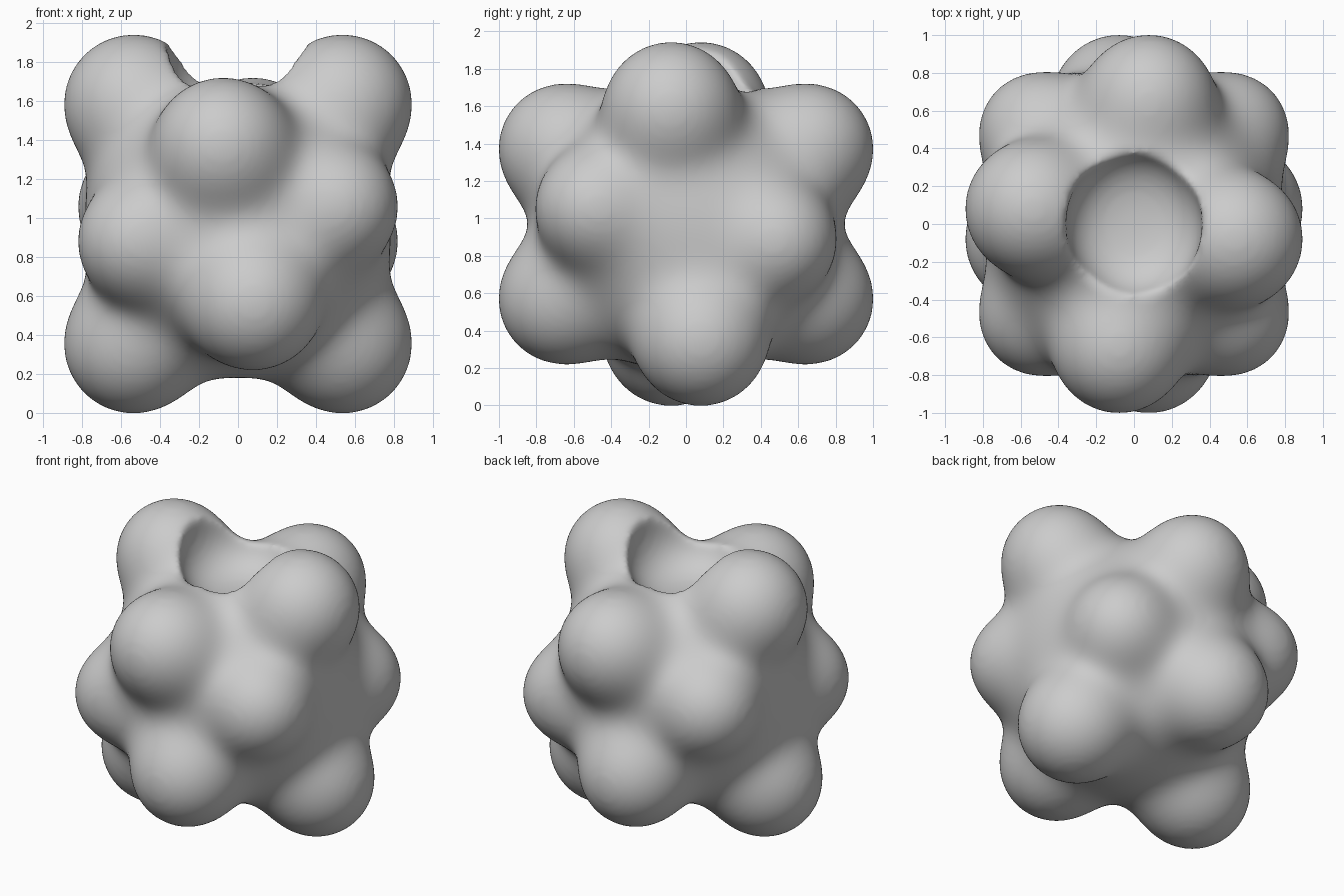
import bpy, bmesh, math
from mathutils import Vector

cube = bpy.data.objects.get("Cube")
if cube:
    bpy.data.objects.remove(cube, do_unlink=True)

MID = 0.97            # height of the body's centre
CORE = 0.775          # radius of the central ball
BLEND = 0.085         # softness of the creases between lobes

# One lobe of each kind; half turns about the three axes give four of each
SEEDS = [((0.54, -0.08, 0.62), 0.352),
         ((-0.08, -0.66, 0.405), 0.34),
         ((0.515, -0.495, 0.09), 0.295)]
TURNS = [(1, 1, 1), (-1, -1, 1), (1, -1, -1), (-1, 1, -1)]
LOBES = [(Vector(a * b for a, b in zip(c, t)), r) for c, r in SEEDS for t in TURNS]


def field(p):
    """Distance to the soft union of the core and the lobes."""
    total = math.exp((CORE - p.length) / BLEND)
    for c, r in LOBES:
        total += math.exp((r - (p - c).length) / BLEND)
    return -BLEND * math.log(total)


def make_object(name, bm):
    mesh = bpy.data.meshes.new(name)
    bm.to_mesh(mesh)
    bm.free()
    obj = bpy.data.objects.new(name, mesh)
    bpy.context.collection.objects.link(obj)
    return obj


# Lumpy body: a ball pulled out onto the soft union
bm = bmesh.new()
bmesh.ops.create_icosphere(bm, subdivisions=6, radius=1)
for v in bm.verts:
    ray = v.co.normalized()
    reach = 1.4
    for _ in range(40):
        d = field(ray * reach)
        reach -= d * 0.9
        if abs(d) < 0.0005:
            break
    v.co = ray * reach + Vector((0, 0, MID))
body = make_object("lumpy_body", bm)

# Hollow in the top: a flat-bottomed, rounded bowl
bm = bmesh.new()
bmesh.ops.create_icosphere(bm, subdivisions=5, radius=1)
for v in bm.verts:
    side = math.hypot(v.co.x, v.co.y)
    p = v.co * (side ** 2.6 + abs(v.co.z) ** 2.6) ** (-1 / 2.6)
    v.co = Vector((p.x * 0.36, p.y * 0.39, p.z * 0.34 + MID + 0.87))
cutter = make_object("hollow_cutter", bm)
cutter.hide_render = True

cut = body.modifiers.new("hollow", 'BOOLEAN')
cut.operation = 'DIFFERENCE'
cut.object = cutter
skin = body.modifiers.new("even_skin", 'REMESH')
skin.mode = 'VOXEL'
skin.voxel_size = 0.022
soft = body.modifiers.new("soften", 'SMOOTH')
soft.factor = 0.5
soft.iterations = 14

bpy.context.view_layer.objects.active = body
for o in bpy.context.selected_objects:
    o.select_set(False)
body.select_set(True)
for name in [m.name for m in body.modifiers]:
    bpy.ops.object.modifier_apply(modifier=name)
bpy.data.objects.remove(cutter, do_unlink=True)
bpy.ops.object.shade_smooth()

# Plain grey clay
grey = bpy.data.materials.new("grey_clay")
grey.use_nodes = True
colour = (0.6, 0.6, 0.6, 1)
grey.diffuse_color = colour
grey.node_tree.nodes["Principled BSDF"].inputs["Base Color"].default_value = colour
body.data.materials.clear()
body.data.materials.append(grey)
